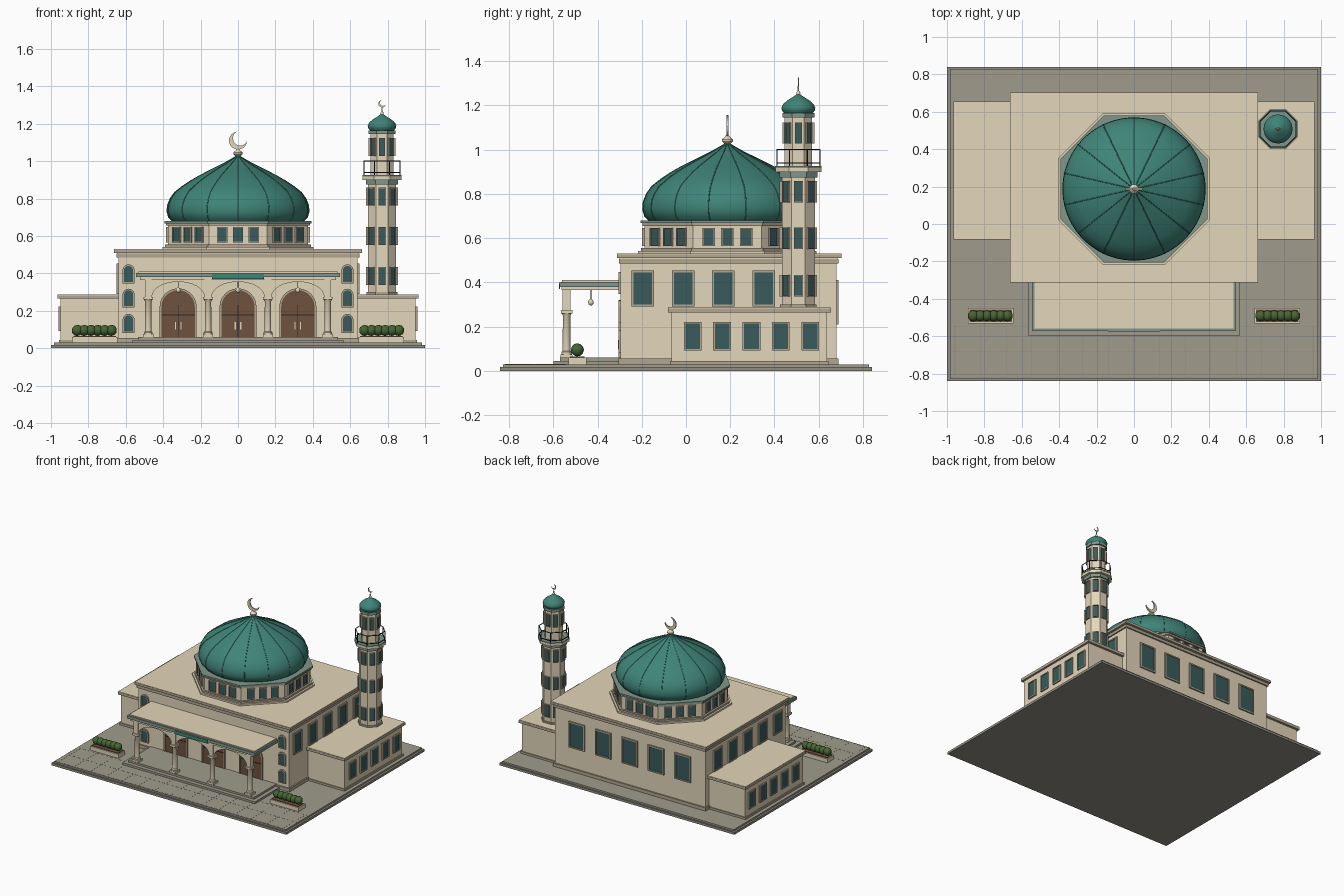
import bpy, bmesh
from math import sin, cos, pi, radians, hypot, atan2
from mathutils import Matrix

if "Cube" in bpy.data.objects:
    bpy.data.objects.remove(bpy.data.objects["Cube"])


def material(name, *rgb):
    m = bpy.data.materials.new(name)
    m.use_nodes = True
    m.diffuse_color = (*rgb, 1)
    m.node_tree.nodes["Principled BSDF"].inputs["Base Color"].default_value = (*rgb, 1)
    return m


wall = material("cream stone", .77, .67, .49)
trim = material("tan trim", .44, .38, .28)
paving = material("grey paving", .35, .33, .265)
stone = material("kerb stone", .28, .27, .225)
teal = material("teal roof", .05, .23, .185)
pale = material("pale teal trim", .22, .31, .26)
glass = material("blue green glass", .04, .105, .105)
wood = material("brown wood", .16, .085, .05)
leaf = material("green foliage", .06, .13, .035)
metal = material("black metal", .02, .02, .02)


def finish(name, mat, bm, matrix=Matrix(), smooth=False):
    mesh = bpy.data.meshes.new(name)
    bmesh.ops.recalc_face_normals(bm, faces=bm.faces)
    bm.to_mesh(mesh)
    bm.free()
    mesh.transform(matrix)
    mesh.materials.append(mat)
    if smooth:
        mesh.shade_smooth()
        mesh.set_sharp_from_angle(angle=radians(40))
    ob = bpy.data.objects.new(name, mesh)
    bpy.context.collection.objects.link(ob)


def box(name, mat, x0, x1, y0, y1, z0, z1):
    bm = bmesh.new()
    fit = Matrix.Translation(((x0 + x1) / 2, (y0 + y1) / 2, (z0 + z1) / 2))
    fit = fit @ Matrix.Diagonal((x1 - x0, y1 - y0, z1 - z0, 1))
    bmesh.ops.create_cube(bm, size=1, matrix=fit)
    finish(name, mat, bm)


def lathe(name, mat, profile, centre, sides=32, smooth=True):
    """Revolve (radius, height) points; few sides give a prism with flats on the axes."""
    bm = bmesh.new()
    rings = []
    for r, z in profile:
        rings.append([bm.verts.new((centre[0] + r * cos((i + .5) * 2 * pi / sides),
                                    centre[1] + r * sin((i + .5) * 2 * pi / sides), z))
                      for i in range(sides)])
    for a, b in zip(rings, rings[1:]):
        for i in range(sides):
            j = (i + 1) % sides
            bm.faces.new((a[i], a[j], b[j], b[i]))
    bm.faces.new(rings[0])
    bm.faces.new(rings[-1])
    finish(name, mat, bm, smooth=smooth)


def octagon(name, mat, apothem, z0, z1, centre):
    r = apothem / cos(pi / 8)
    lathe(name, mat, [(r, z0), (r, z1)], centre, 8, False)


def plate(name, mat, points, depth, matrix):
    """Extrude an outline in local x, z towards local -y."""
    bm = bmesh.new()
    f = bm.faces.new([bm.verts.new((x, 0, z)) for x, z in points])
    ext = bmesh.ops.extrude_face_region(bm, geom=[f])["geom"]
    bmesh.ops.translate(bm, vec=(0, -depth, 0),
                        verts=[v for v in ext if isinstance(v, bmesh.types.BMVert)])
    finish(name, mat, bm, matrix)


def tubes(name, mat, paths, radius, cyclic=False):
    cu = bpy.data.curves.new(name, "CURVE")
    cu.dimensions = "3D"
    cu.bevel_depth, cu.bevel_resolution = radius, 1
    for path in paths:
        s = cu.splines.new("POLY")
        s.points.add(len(path) - 1)
        for p, co in zip(s.points, path):
            p.co = (*co, 1)
        s.use_cyclic_u = cyclic
    cu.materials.append(mat)
    bpy.context.collection.objects.link(bpy.data.objects.new(name, cu))


def outline(w, h, arched, grow=0):
    """Opening outline standing on z = 0, optionally round-headed."""
    r = w / 2 + grow
    if not arched:
        return [(-r, -grow), (r, -grow), (r, h + grow), (-r, h + grow)]
    top = [(r * cos(i * pi / 12), h - w / 2 + r * sin(i * pi / 12)) for i in range(13)]
    return [(-r, -grow), (r, -grow)] + top


def opening(name, x, y, z, angle, w, h, fill=glass, arched=False, edge=.01):
    """Framed window or door; angle 0 faces the front."""
    at = Matrix.Translation((x, y, z)) @ Matrix.Rotation(angle, 4, "Z")
    bm = bmesh.new()
    loops = [[bm.verts.new((px, d, pz)) for px, pz in outline(w, h, arched, g)]
             for g, d in ((edge, 0), (edge, -.01), (0, -.01), (0, 0))]
    for a, b in zip(loops, loops[1:]):
        for i in range(len(a)):
            j = (i + 1) % len(a)
            bm.faces.new((a[i], a[j], b[j], b[i]))
    finish(name + "_frame", trim, bm, at)
    plate(name, fill, outline(w, h, arched), .005, at)


def crescent(name, x, y, z, size):
    tip, shift = radians(50), .36
    inner = hypot(cos(tip) - shift, sin(tip))
    a = atan2(sin(tip), cos(tip) - shift)
    n = 20
    pts = [(cos(tip + (2 * pi - 2 * tip) * i / n), sin(tip + (2 * pi - 2 * tip) * i / n))
           for i in range(n + 1)]
    pts += [(shift + inner * cos(-a - (2 * pi - 2 * a) * i / n),
             inner * sin(-a - (2 * pi - 2 * a) * i / n)) for i in range(1, n)]
    turn = Matrix.Rotation(radians(-45), 4, "Y") @ Matrix.Scale(size, 4)
    plate(name, wall, pts, .2, Matrix.Translation((x, y + size * .1, z)) @ turn)


# Ground slab, paving joints and entrance steps
box("ground_slab", stone, -1, 1, -.84, .84, 0, .018)
box("paving_top", paving, -.985, .985, -.828, .828, .018, .03)
for i in range(-7, 8):
    box("paving_joint", stone, i * .1367 - .0015, i * .1367 + .0015, -.82, -.54, .03, .0306)
for i in range(3):
    y = -.82 + i * .1367
    box("paving_joint", stone, -.98, .98, y - .0015, y + .0015, .03, .0306)
box("lower_step", paving, -.565, .565, -.6, -.28, .03, .045)
box("upper_step", paving, -.535, .535, -.57, -.28, .045, .06)

# Main hall with stepped cornice
box("hall_plinth", trim, -.65, .65, -.305, .69, .03, .055)
box("hall_walls", wall, -.64, .64, -.295, .68, .03, .5)
box("hall_cornice_lower", trim, -.65, .65, -.303, .69, .485, .505)
box("hall_cornice_neck", wall, -.645, .645, -.3, .685, .5, .512)
box("hall_cornice_upper", trim, -.663, .663, -.312, .703, .51, .526)
box("hall_roof", wall, -.662, .662, -.311, .702, .526, .53)
for i in range(5):
    opening("back_window", (i - 2) * .225, .68, .22, pi, .115, .18)

# Side wings, hall side windows and arched front windows
for s in (-1, 1):
    box("wing_plinth", trim, *sorted((s * .6, s * .958)), -.072, .645, .03, .045)
    box("wing_walls", wall, *sorted((s * .6, s * .95)), -.065, .637, .03, .27)
    box("wing_cornice", trim, *sorted((s * .6, s * .965)), -.082, .655, .265, .283)
    box("wing_roof", wall, *sorted((s * .6, s * .964)), -.081, .654, .283, .288)
    for i in range(5):
        opening("wing_window", s * .95, .03 + i * .133, .1, s * pi / 2, .066, .115, edge=.007)
        opening("hall_side_window", s * .64, -.195 + i * .182, .3, s * pi / 2, .084, .145,
                edge=.009)
    for z in (.09, .225, .355):
        opening("arched_window", s * .585, -.295, z, 0, .048, .085, arched=True, edge=.008)

# Entrance doors
for x in (-.32, 0, .32):
    opening("door", x, -.295, .06, 0, .178, .25, wood, True, .01)
    box("door_gap", metal, x - .0015, x + .0015, -.302, -.295, .06, .23)
    box("door_rail", metal, x - .089, x + .089, -.302, -.295, .176, .181)
    for s in (-1, 1):
        box("door_handle", wall, x + s * .015 - .003, x + s * .015 + .003, -.308, -.295, .1, .14)

# Portico: columns, arches, roof, sign plate and lanterns
for x in (-.48, -.16, .16, .48):
    box("column_base", wall, x - .027, x + .027, -.567, -.513, .06, .075)
    lathe("column", wall, [(.024, .075), (.024, .085), (.018, .09), (.017, .25), (.024, .26)],
          (x, -.54), 20)
    box("column_capital", wall, x - .026, x + .026, -.566, -.514, .26, .275)
    box("column_pier", wall, x - .018, x + .018, -.558, -.522, .275, .37)
for x in (-.32, 0, .32):
    arch = [(-.16, .275)] + [(-.14 * cos(i * pi / 16), .275 + .08 * sin(i * pi / 16))
                             for i in range(17)] + [(.16, .275), (.16, .37), (-.16, .37)]
    plate("portico_arch", wall, arch, .024, Matrix.Translation((x, -.528, 0)))
    tubes("lantern_chain", metal, [[(x, -.43, .32), (x, -.43, .37)]], .002)
    lathe("lantern", wall, [(.002, .295), (.011, .302), (.013, .31), (.01, .32), (.002, .326)],
          (x, -.43), 16)
box("portico_beam", wall, -.525, .525, -.563, -.29, .365, .38)
box("portico_fascia", pale, -.545, .545, -.572, -.29, .38, .402)
box("portico_roof", wall, -.533, .533, -.56, -.29, .402, .41)
box("sign_plate", teal, -.14, .14, -.575, -.57, .37, .396)

# Octagonal drum with three windows on each side
mid = (0, .187)
octagon("drum_base", wall, .404, .53, .542, mid)
octagon("drum_base_step", trim, .39, .542, .555, mid)
octagon("drum_walls", wall, .375, .55, .66, mid)
octagon("drum_cornice", trim, .384, .655, .668, mid)
octagon("drum_cap", pale, .393, .668, .68, mid)
for k in range(8):
    a = k * pi / 4
    for u in (-.085, 0, .085):
        opening("drum_window", mid[0] + u * cos(a) + .375 * sin(a),
                mid[1] + u * sin(a) - .375 * cos(a), .57, a, .046, .072, edge=.005)

# Main dome with ribs and finial
dome = [(.355, .68), (.374, .7), (.383, .73), (.38, .765), (.366, .8), (.341, .835), (.3, .867),
        (.25, .9), (.2, .928), (.14, .958), (.08, .987), (.035, 1.012), (.005, 1.03)]
lathe("dome", teal, dome, mid, 56)
tubes("dome_ribs", teal, [[(mid[0] + r * sin(k * pi / 7), mid[1] - r * cos(k * pi / 7), z)
                           for r, z in dome] for k in range(14)], .0025)
lathe("dome_finial", wall, [(.03, 1.01), (.02, 1.02), (.012, 1.025), (.025, 1.038), (.025, 1.046),
                            (.01, 1.06), (.005, 1.066)], mid, 20)
crescent("dome_crescent", mid[0], mid[1], 1.11, .048)

# Minaret shaft, balcony and lantern storey
tower = (.77, .508)
octagon("minaret_shaft", wall, .075, .03, .89, tower)
octagon("minaret_foot", trim, .082, .288, .3, tower)
octagon("balcony_bracket", pale, .086, .875, .9, tower)
octagon("balcony_floor", wall, .104, .9, .918, tower)
octagon("balcony_edge", pale, .105, .918, .926, tower)
octagon("minaret_upper_shaft", wall, .062, .925, 1.15, tower)
octagon("minaret_cornice", pale, .072, 1.145, 1.165, tower)
for k in range(8):
    a = k * pi / 4
    for r, z, w, h in ((.075, .34, .034, .09), (.075, .555, .034, .09), (.075, .765, .034, .09),
                       (.062, 1.03, .026, .09)):
        opening("minaret_window", tower[0] + r * sin(a), tower[1] - r * cos(a), z, a, w, h,
                edge=.003)
corners = [(tower[0] + .105 * cos((k + .5) * pi / 4), tower[1] + .105 * sin((k + .5) * pi / 4))
           for k in range(8)]
tubes("balcony_posts", metal, [[(x, y, .92), (x, y, 1)] for x, y in corners], .003)
tubes("balcony_rails", metal, [[(x, y, z) for x, y in corners] for z in (.94, 1)], .003, True)
lathe("minaret_dome", teal, [(.065, 1.165), (.075, 1.178), (.077, 1.19), (.07, 1.205),
                             (.05, 1.223), (.025, 1.238), (.006, 1.252)], tower)
lathe("minaret_finial", wall, [(.008, 1.245), (.009, 1.258), (.004, 1.266), (.003, 1.288)],
      tower, 12)
crescent("minaret_crescent", tower[0], tower[1], 1.307, .02)

# Planters with round bushes
for s in (-1, 1):
    box("planter", wall, *sorted((s * .645, s * .888)), -.532, -.45, .03, .06)
    box("planter_soil", wood, *sorted((s * .653, s * .88)), -.524, -.458, .06, .065)
    for i in range(6):
        bm = bmesh.new()
        bmesh.ops.create_icosphere(bm, subdivisions=2, radius=.03)
        place = Matrix.Translation((s * (.677 + i * .0365), -.491, .095))
        finish("bush", leaf, bm, place, True)
